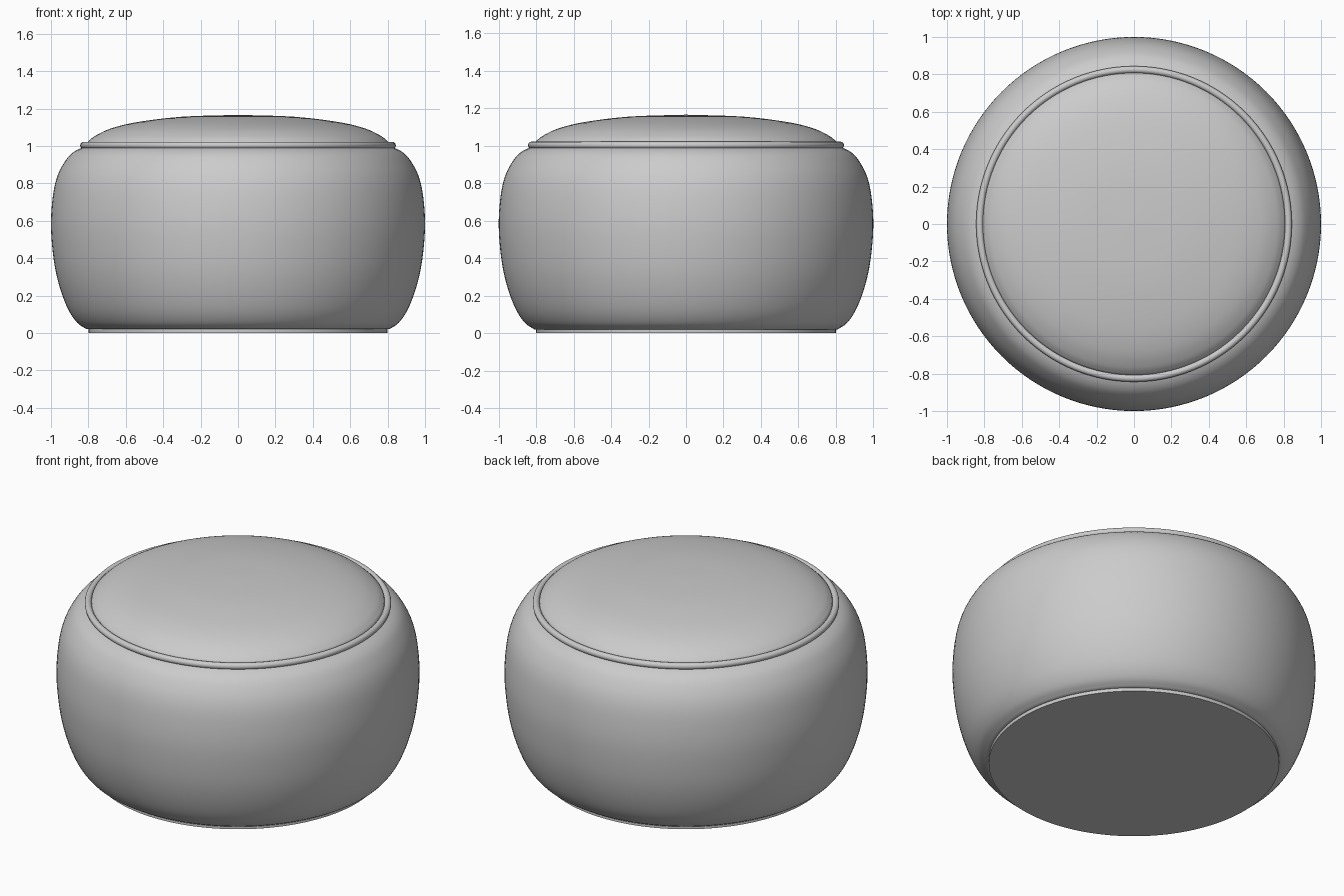
import bpy
import math
from mathutils import Vector

SEGMENTS = 128

if "Cube" in bpy.data.objects:
    bpy.data.objects.remove(bpy.data.objects["Cube"], do_unlink=True)

# One plain fabric colour
fabric = bpy.data.materials.new("grey_fabric")
fabric.use_nodes = True
colour = (0.6, 0.6, 0.6, 1)
fabric.diffuse_color = colour
shader = next(n for n in fabric.node_tree.nodes if n.type == "BSDF_PRINCIPLED")
shader.inputs["Base Color"].default_value = colour


def smooth_path(points, steps=5):
    """Round off a profile with a Catmull-Rom curve."""
    pts = [Vector(p) for p in points]
    pts = [2 * pts[0] - pts[1]] + pts + [2 * pts[-1] - pts[-2]]
    path = []
    for a, b, c, d in zip(pts, pts[1:], pts[2:], pts[3:]):
        for i in range(steps):
            t = i / steps
            path.append(0.5 * (2 * b + (c - a) * t + (2 * a - 5 * b + 4 * c - d) * t ** 2
                               + (3 * b - a - 3 * c + d) * t ** 3))
    return path + [pts[-2]]


def lathe(name, profile):
    """Spin a bottom-to-top (radius, height) profile; zero radius makes a pole."""
    verts, faces, rings = [], [], []
    for r, z in profile:
        count = 1 if r < 1e-4 else SEGMENTS
        start = len(verts)
        rings.append([start + i % count for i in range(SEGMENTS)])
        for i in range(count):
            a = math.tau * i / SEGMENTS
            verts.append((r * math.cos(a), r * math.sin(a), z))
    for low, high in zip(rings, rings[1:]):
        for i in range(SEGMENTS):
            j = (i + 1) % SEGMENTS
            face = [low[i], low[j], high[j], high[i]]
            faces.append(list(dict.fromkeys(face)))
    mesh = bpy.data.meshes.new(name)
    mesh.from_pydata(verts, [], faces)
    obj = bpy.data.objects.new(name, mesh)
    bpy.context.collection.objects.link(obj)
    finish(obj)


def finish(obj):
    obj.data.materials.append(fabric)
    bpy.ops.object.select_all(action="DESELECT")
    obj.select_set(True)
    bpy.context.view_layer.objects.active = obj
    bpy.ops.object.shade_smooth_by_angle(angle=math.radians(35))


# Bulging body with a flat base and a short straight foot
side = smooth_path([(0.81, 0.02), (0.86, 0.055), (0.91, 0.13), (0.955, 0.25), (0.985, 0.39),
                    (1.0, 0.57), (0.99, 0.73), (0.965, 0.84), (0.92, 0.925), (0.875, 0.97),
                    (0.81, 1.0)])
lathe("body", [(0, 0), (0.8, 0), (0.8, 0.02)] + side)

# Domed seat cushion
lathe("seat_cushion", [(0.81, 1.0)] + smooth_path(
    [(0.805, 1.02), (0.765, 1.053), (0.68, 1.093), (0.54, 1.127), (0.3, 1.156), (0, 1.166)]))

# Piping around the seat seam
bpy.ops.mesh.primitive_torus_add(major_segments=SEGMENTS, minor_segments=12,
                                 major_radius=0.825, minor_radius=0.019,
                                 location=(0, 0, 1.003))
piping = bpy.context.object
piping.name = "seat_piping"
finish(piping)
